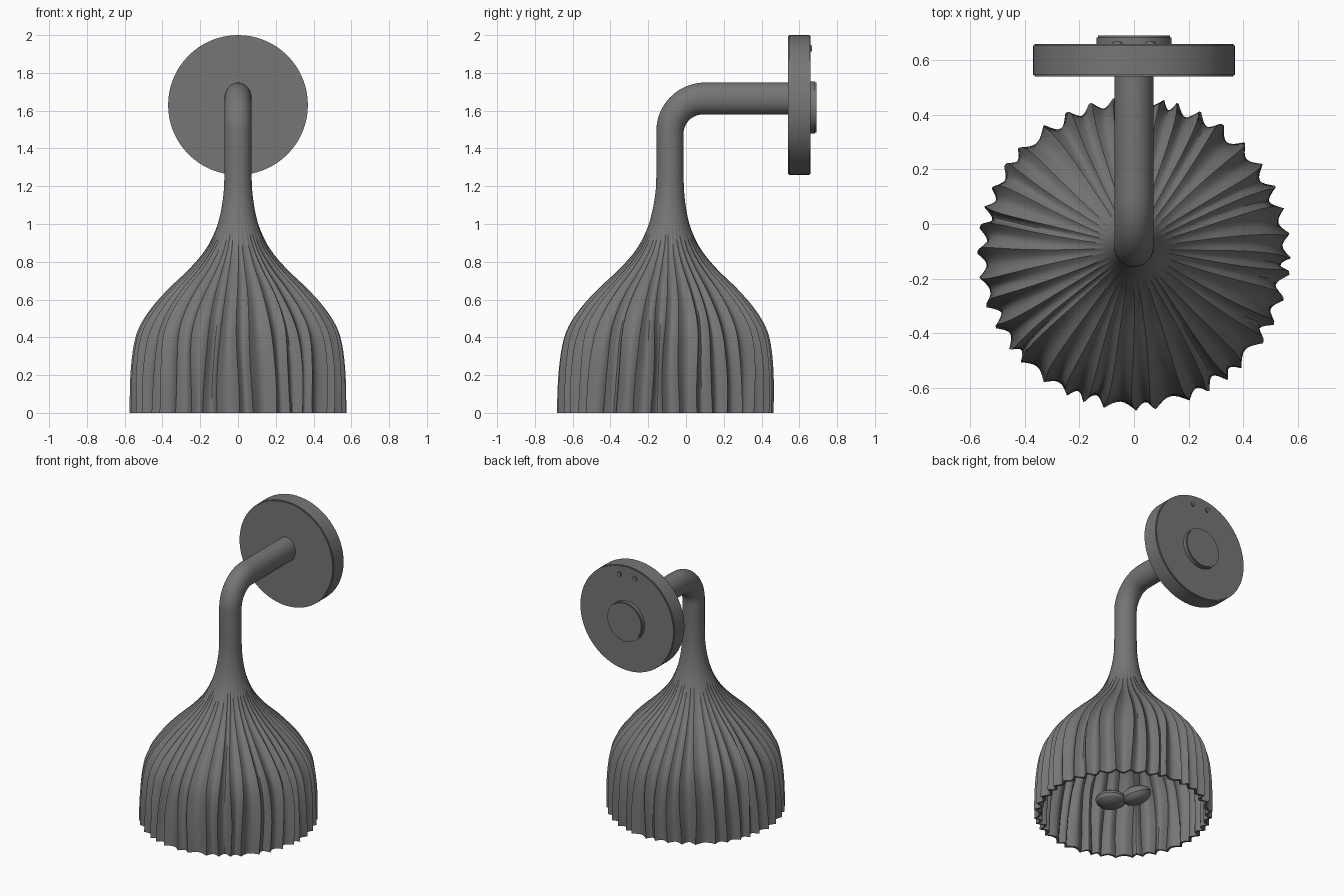
import bpy, bmesh, math, random
from mathutils import Vector, Matrix

if "Cube" in bpy.data.objects:
    bpy.data.objects.remove(bpy.data.objects["Cube"])

random.seed(4)
grey = bpy.data.materials.new("dark_grey_metal")
grey.diffuse_color = (0.18, 0.18, 0.18, 1)
grey.use_nodes = True
grey.node_tree.nodes["Principled BSDF"].inputs["Base Color"].default_value = grey.diffuse_color


def finish(name, bm, angle=30):
    bmesh.ops.recalc_face_normals(bm, faces=bm.faces)
    me = bpy.data.meshes.new(name)
    bm.to_mesh(me)
    bm.free()
    ob = bpy.data.objects.new(name, me)
    bpy.context.collection.objects.link(ob)
    me.materials.append(grey)
    bpy.ops.object.select_all(action='DESELECT')
    ob.select_set(True)
    bpy.context.view_layer.objects.active = ob
    bpy.ops.object.shade_smooth_by_angle(angle=math.radians(angle))
    return ob


def skin(bm, rings, caps=(True, True)):
    """Bridge equal rings of points into a closed skin."""
    rows = [[bm.verts.new(p) for p in r] for r in rings]
    n = len(rows[0])
    for a, b in zip(rows, rows[1:]):
        for i in range(n):
            j = (i + 1) % n
            bm.faces.new((a[i], a[j], b[j], b[i]))
    if caps[0]:
        bm.faces.new(rows[0])
    if caps[1]:
        bm.faces.new(rows[-1])


def disc(name, radius, y0, y1, x, z, bevel=0.006, sides=64):
    """Disc facing along y."""
    bm = bmesh.new()
    m = Matrix.Translation((x, (y0 + y1) / 2, z)) @ Matrix.Rotation(math.pi / 2, 4, 'X')
    bmesh.ops.create_cone(bm, cap_ends=True, segments=sides, radius1=radius,
                          radius2=radius, depth=y1 - y0, matrix=m)
    rim = [e for e in bm.edges if any(len(f.verts) > 4 for f in e.link_faces)]
    bmesh.ops.bevel(bm, geom=rim, offset=bevel, segments=2, affect='EDGES')
    return finish(name, bm)


def spline(pts, steps):
    """Catmull-Rom through (z, r) points."""
    out = []
    p = [pts[0]] + pts + [pts[-1]]
    for k in range(1, len(p) - 2):
        a, b, c, d = (Vector(q) for q in p[k - 1:k + 3])
        for s in range(steps):
            t = s / steps
            out.append(0.5 * (2 * b + (c - a) * t + (2 * a - 5 * b + 4 * c - d) * t * t
                              + (3 * b - a - 3 * c + d) * t ** 3))
    out.append(Vector(pts[-1]))
    return out


# Fluted bell shade with thin wall, flowing up into the neck
FLUTES, SEG = 40, 8
jitter = [random.uniform(-0.25, 0.25) * 2 * math.pi / FLUTES for _ in range(FLUTES)]
phase = [random.uniform(0, 6.28) for _ in range(FLUTES)]
depth_var = [random.uniform(0.8, 1.2) for _ in range(FLUTES)]


def ridge_angle(k, z):
    wrap, k = divmod(k, FLUTES)
    wobble = 0.016 * math.sin(7 * z + phase[k])
    return 2 * math.pi * (k / FLUTES + wrap) + jitter[k] + wobble


def shade_ring(z, r, inset=0.0):
    fade = min(1, max(0, (1.05 - z) / 0.6))
    d = 0.036 * fade * min(1, r / 0.4)
    cy = -0.11 + 0.025 * min(1, z / 1.2)
    ring = []
    for k in range(FLUTES):
        a0, a1 = ridge_angle(k, z), ridge_angle(k + 1, z)
        for s in range(SEG):
            t = s / SEG
            a = a0 + (a1 - a0) * t
            rr = r - d * depth_var[k] * math.sin(math.pi * t) - inset
            ring.append((rr * math.cos(a), cy + rr * math.sin(a), z))
    return ring


profile = [(1.30, 0.072), (1.18, 0.075), (1.06, 0.092), (0.96, 0.122), (0.86, 0.175),
           (0.76, 0.260), (0.66, 0.365), (0.56, 0.455), (0.46, 0.520), (0.36, 0.552),
           (0.20, 0.570), (0.0, 0.574)]
curve = spline(profile, 4)
outer = [shade_ring(z, r) for z, r in curve]
inner = [shade_ring(z, r, 0.018) for z, r in reversed(curve) if z < 0.97]
bm = bmesh.new()
skin(bm, outer + inner)
finish("fluted_shade", bm, 35)

# Bent arm from the neck to the wall plate
path = [((-0.085, 1.25), 0.0, 0.072)]
BEND, TOP = 0.18, 1.664
for i in range(17):
    a = math.pi / 2 * i / 16
    centre = (-0.085 + BEND * (1 - math.cos(a)), TOP - BEND + BEND * math.sin(a))
    path.append((centre, a, 0.072 + 0.013 * i / 16))
path.append(((0.56, TOP), math.pi / 2, 0.085))
rings = []
for (y, z), a, h in path:
    ring = []
    for i in range(40):
        t = 2 * math.pi * i / 40
        u, v = 0.072 * math.cos(t), h * math.sin(t)
        ring.append((u, y - v * math.cos(a), z + v * math.sin(a)))
    rings.append(ring)
bm = bmesh.new()
skin(bm, rings)
finish("bent_arm", bm)

# Wall plate, its rear boss and two small screw heads
disc("wall_plate", 0.37, 0.54, 0.66, 0, 1.63)
disc("rear_boss", 0.138, 0.65, 0.69, 0, 1.617)
for side in (-1, 1):
    disc("screw_head", 0.018, 0.655, 0.668, side * 0.06, 1.93, 0.003, 16)

# Small bulb and holder inside the shade
for name, loc, size, tilt in (("bulb", (0.06, -0.16, 0.10), (0.10, 0.10, 0.05), 0.0),
                              ("bulb_holder", (-0.06, -0.05, 0.13), (0.10, 0.10, 0.06), 0.4)):
    bm = bmesh.new()
    m = (Matrix.Translation(loc) @ Matrix.Rotation(tilt, 4, 'Y')
         @ Matrix.Diagonal((*size, 1)))
    bmesh.ops.create_uvsphere(bm, u_segments=16, v_segments=8, radius=1, matrix=m)
    finish(name, bm)
